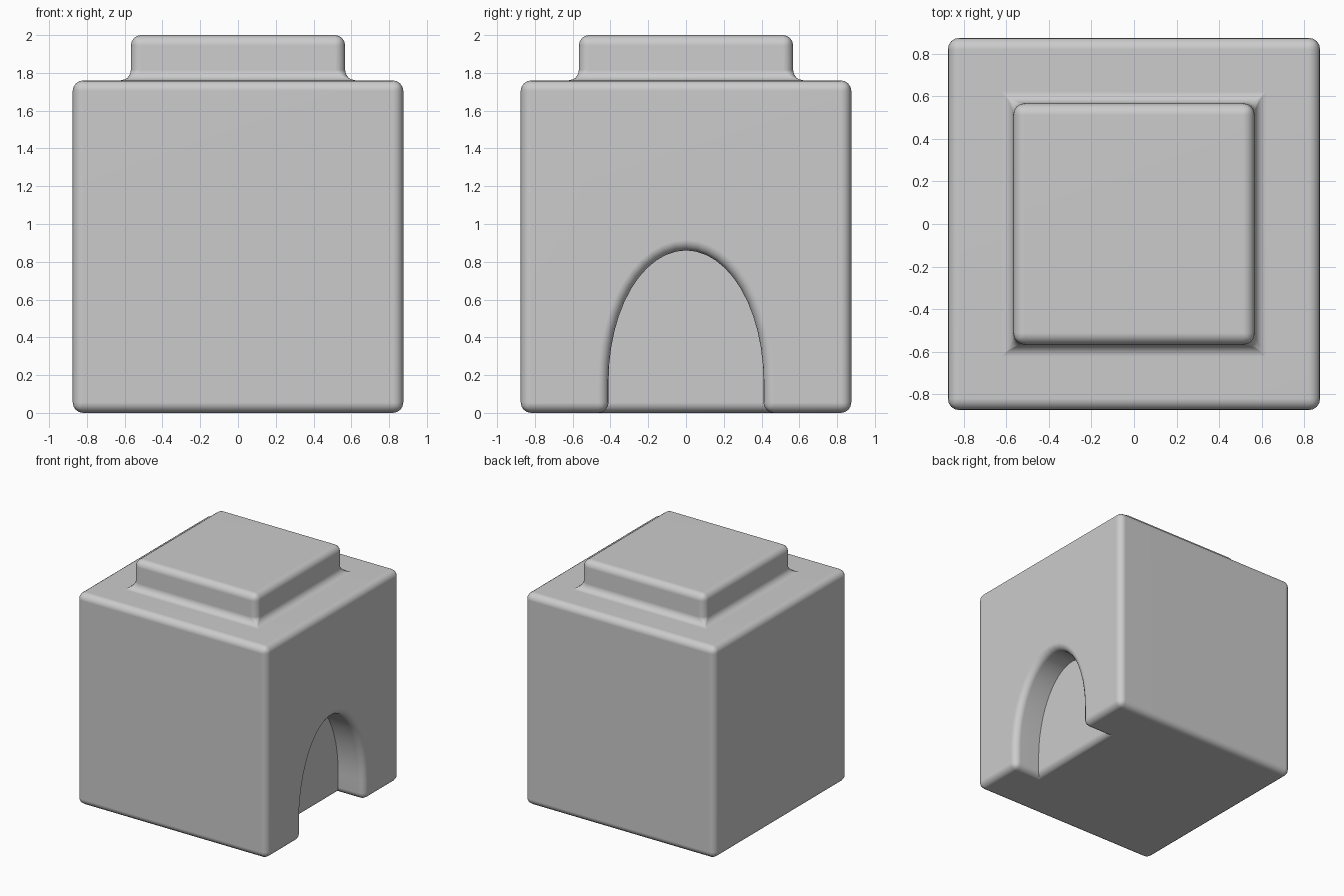
import bpy, bmesh, math

if "Cube" in bpy.data.objects:
    bpy.data.objects.remove(bpy.data.objects["Cube"])

H = 0.875        # half width of the block
TOP = 1.76       # top of the main cube
STUD = 0.44      # half width of the top stud
WALL = H - 0.24  # x position of the recess back wall
R = 0.055        # edge rounding

bm = bmesh.new()


def ring(x, points):
    return [bm.verts.new((x, y, z)) for y, z in points]


# Arch outline: short straight legs topped by a half ellipse
N = 24
arch = [(-0.41, 0.0)]
for i in range(N + 1):
    t = math.pi * (1 - i / N)
    arch.append((0.41 * math.cos(t), 0.17 + 0.69 * math.sin(t)))
arch.append((0.41, 0.0))
square = [(-H, 0), (-H, TOP), (H, TOP), (H, 0)]

front = ring(H, square)
back = ring(-H, square)
outer = ring(H, arch)
inner = ring(WALL, arch)

# Block sides, with the arched recess in the +x side
bm.faces.new(front + outer[::-1])
bm.faces.new(back)
bm.faces.new(inner)
for i in range(len(arch) - 1):
    bm.faces.new((outer[i], outer[i + 1], inner[i + 1], inner[i]))
bm.faces.new((front[0], front[1], back[1], back[0]))
bm.faces.new((front[2], front[3], back[3], back[2]))
top = bm.faces.new((front[1], front[2], back[2], back[1]))
bm.faces.new((back[0], front[0], outer[0], inner[0],
              inner[-1], outer[-1], front[3], back[3]))
bmesh.ops.recalc_face_normals(bm, faces=bm.faces)

# Stud on top
bmesh.ops.inset_individual(bm, faces=[top], thickness=H - STUD)
ext = bmesh.ops.extrude_discrete_faces(bm, faces=[top])["faces"][0]
cap_verts = list(ext.verts)
for f in [f for f in bm.faces if f is not ext and all(v in cap_verts for v in f.verts)]:
    bm.faces.remove(f)
base = [v for v in bm.verts if v not in cap_verts and abs(abs(v.co.x) - STUD) < 1e-3
        and abs(abs(v.co.y) - STUD) < 1e-3 and v.co.z > TOP - 0.01]
for v in cap_verts:
    v.co.z = 2.0
loop = list(ext.loops)
if base:
    for l in loop:
        a, b = l.vert, l.link_loop_next.vert
        pa, pb = [min(base, key=lambda v: (v.co.xy - p.co.xy).length) for p in (a, b)]
        bm.faces.new((a, b, pb, pa))
bmesh.ops.recalc_face_normals(bm, faces=bm.faces)


# Round every corner except where the arch meets its back wall
def is_rounded(e):
    on_wall = all(abs(v.co.x - WALL) < 1e-4 for v in e.verts)
    raised = any(v.co.z > 0.001 for v in e.verts)
    return len(e.link_faces) == 2 and e.calc_face_angle() > 0.5 and not (on_wall and raised)


bmesh.ops.bevel(bm, geom=[e for e in bm.edges if is_rounded(e)], offset=R,
                offset_type='OFFSET', segments=4, profile=0.5, affect='EDGES')

mesh = bpy.data.meshes.new("block")
bm.to_mesh(mesh)
bm.free()
block = bpy.data.objects.new("block_with_arch_recess", mesh)
bpy.context.collection.objects.link(block)

# Smooth shading with flat-looking main faces
bpy.context.view_layer.objects.active = block
block.select_set(True)
bpy.ops.object.shade_smooth_by_angle(angle=math.radians(40))
wn = block.modifiers.new("weighted_normals", 'WEIGHTED_NORMAL')
wn.keep_sharp = True
